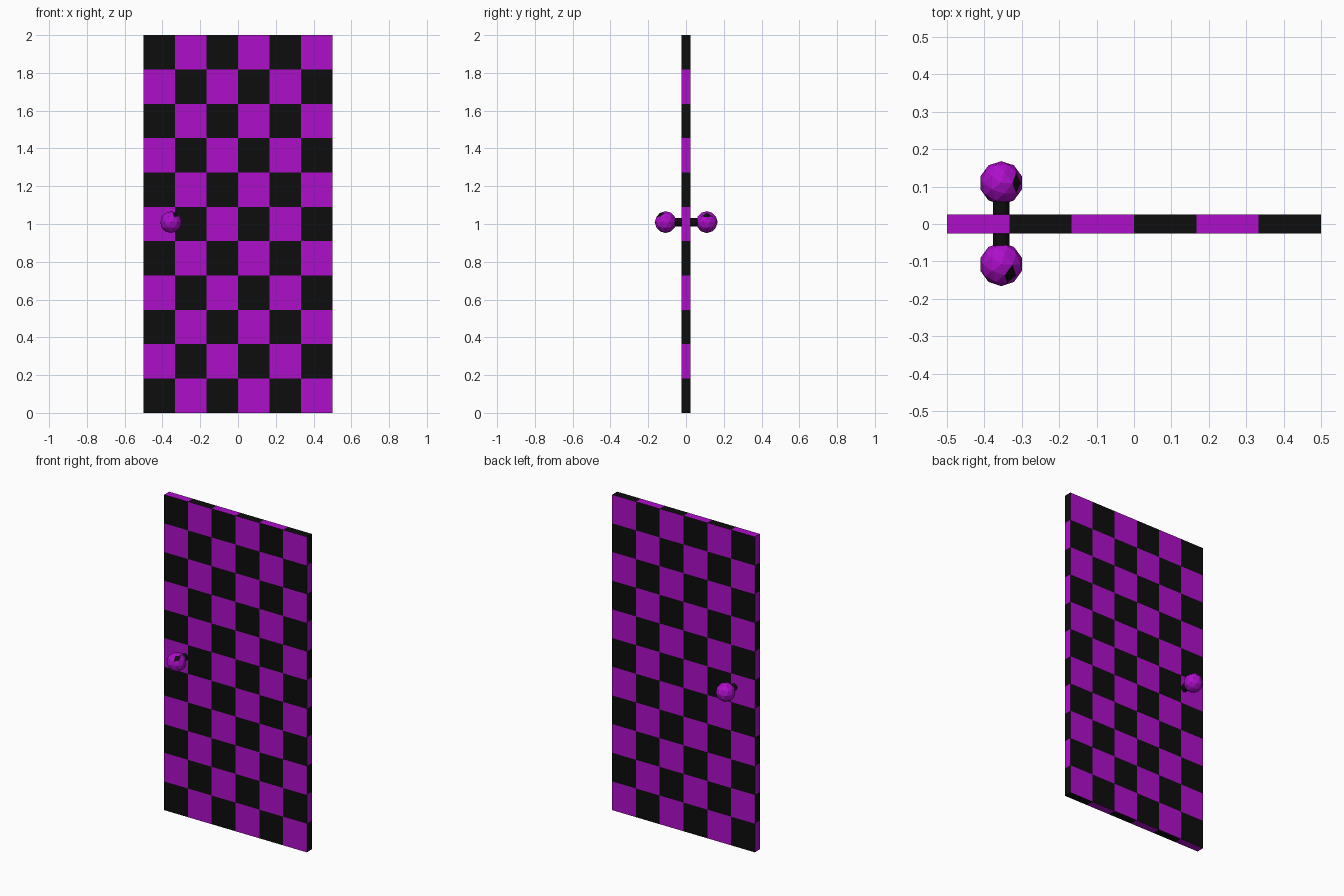
import bpy, bmesh, math
from mathutils import Matrix, Vector

if "Cube" in bpy.data.objects:
    bpy.data.objects.remove(bpy.data.objects["Cube"])

COLS, ROWS = 6, 11
W, H, T = 1.0, 2.0, 0.05
KNOB_X, KNOB_Z = -0.355, 1.01


def material(name, rgb):
    m = bpy.data.materials.new(name)
    m.diffuse_color = (*rgb, 1)
    m.use_nodes = True
    m.node_tree.nodes["Principled BSDF"].inputs["Base Color"].default_value = m.diffuse_color
    return m


MATS = [material("black", (0.004, 0.004, 0.004)),
        material("magenta", (0.42, 0.0044, 0.59))]


def add_object(name, bm):
    bmesh.ops.recalc_face_normals(bm, faces=bm.faces)
    me = bpy.data.meshes.new(name)
    for m in MATS:
        me.materials.append(m)
    bm.to_mesh(me)
    bm.free()
    ob = bpy.data.objects.new(name, me)
    bpy.context.collection.objects.link(ob)
    return ob


# Door slab: an upright grid, extruded to thickness, with checkered squares
bm = bmesh.new()
upright = (Matrix.Translation((0, -T / 2, H / 2))
           @ Matrix.Rotation(math.pi / 2, 4, 'X')
           @ Matrix.Diagonal((W, H, 1, 1)))
bmesh.ops.create_grid(bm, x_segments=COLS, y_segments=ROWS, size=0.5, matrix=upright)
ext = bmesh.ops.extrude_face_region(bm, geom=bm.faces[:], use_keep_orig=True)
bmesh.ops.translate(bm, vec=(0, T, 0),
                    verts=[g for g in ext["geom"] if isinstance(g, bmesh.types.BMVert)])
for f in bm.faces:
    c = f.calc_center_median()
    col = min(COLS - 1, int((c.x + W / 2) / W * COLS + 1e-4))
    row = min(ROWS - 1, int(c.z / H * ROWS + 1e-4))
    on_edge = abs(c.y) < T / 4          # narrow sides run opposite to the faces
    f.material_index = (col + row + on_edge) % 2
add_object("door_slab", bm)

# Spindle through the door
bm = bmesh.new()
bmesh.ops.create_cone(bm, cap_ends=True, segments=12, radius1=0.0225, radius2=0.0225, depth=0.14,
                      matrix=Matrix.Translation((KNOB_X, 0, KNOB_Z))
                      @ Matrix.Rotation(math.pi / 2, 4, 'X'))
add_object("knob_spindle", bm)

# Faceted knobs, each with a small dark patch
for name, y, patch in (("front_knob", -0.108, (0.5, -0.4, 0.75)),
                       ("back_knob", 0.11, (0.55, 0.0, 0.8))):
    bm = bmesh.new()
    bmesh.ops.create_icosphere(bm, subdivisions=2, radius=0.058)
    d = Vector(patch).normalized()
    for f in bm.faces:
        f.material_index = 0 if f.calc_center_median().normalized().dot(d) > 0.95 else 1
    ob = add_object(name, bm)
    ob.location = (KNOB_X, y, KNOB_Z)
